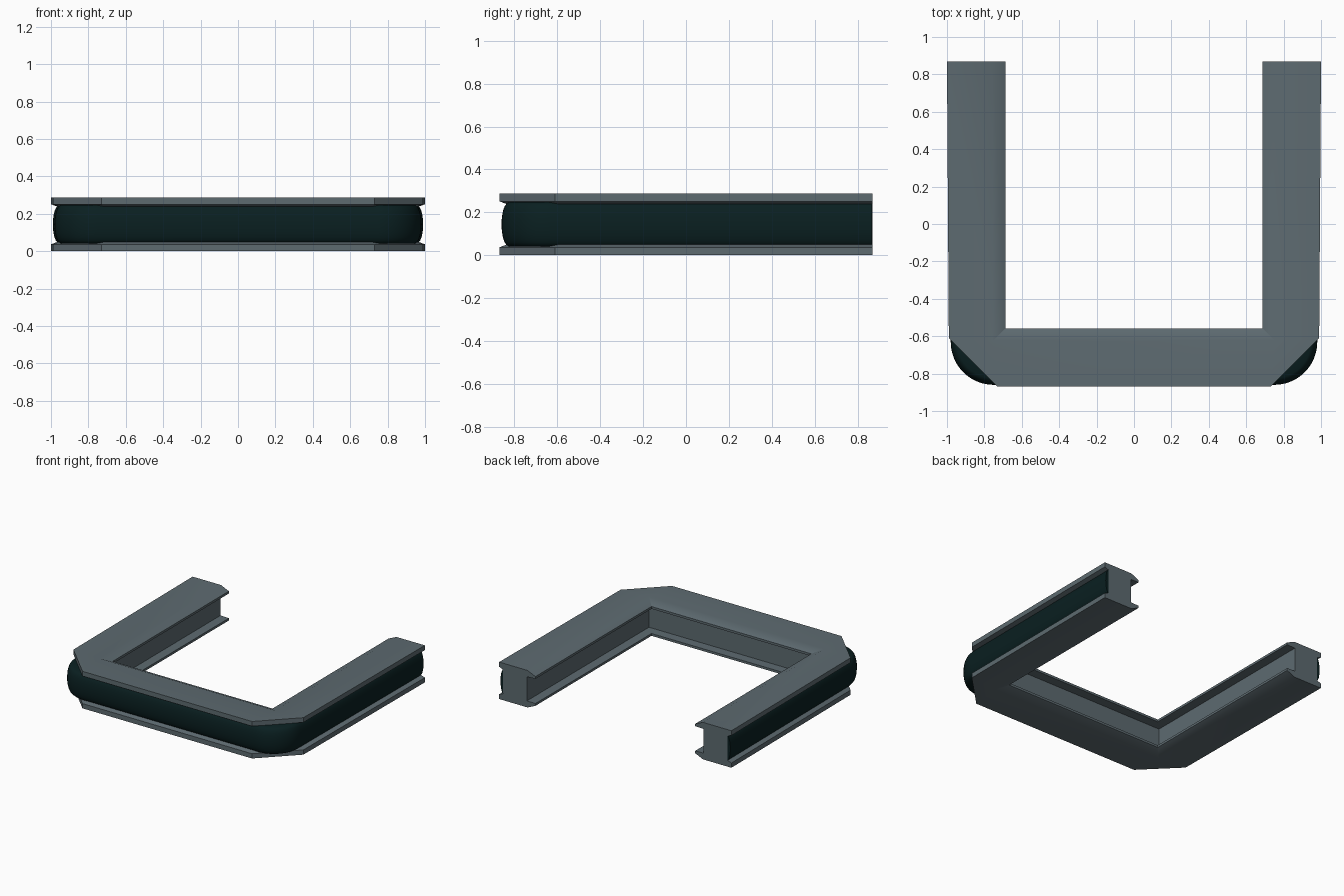
import bpy, bmesh, math

if "Cube" in bpy.data.objects:
    bpy.data.objects.remove(bpy.data.objects["Cube"])

H, X, Y = 0.288, 1.0, 0.87
FLARE = 0.01          # legs spread slightly toward the open end


def sweep(name, profile, path, color, angle):
    """Loft a closed (inset, z) profile along a mirrored path(inset) of right-half xy points."""
    bm = bmesh.new()
    rails = []
    for u, z in profile:
        right = path(u)
        pts = right + [(-x, y) for x, y in reversed(right)]
        rails.append([bm.verts.new((x, y, z)) for x, y in pts])
    n, m = len(rails), len(rails[0])
    for i in range(n):
        a, b = rails[i], rails[(i + 1) % n]
        for j in range(m - 1):
            bm.faces.new((a[j], a[j + 1], b[j + 1], b[j]))
    bm.faces.new([r[0] for r in rails])
    bm.faces.new([r[-1] for r in rails])
    bmesh.ops.remove_doubles(bm, verts=bm.verts, dist=1e-5)
    bmesh.ops.recalc_face_normals(bm, faces=bm.faces)
    mesh = bpy.data.meshes.new(name)
    bm.to_mesh(mesh)
    bm.free()
    ob = bpy.data.objects.new(name, mesh)
    bpy.context.collection.objects.link(ob)
    mat = bpy.data.materials.new(name + "_material")
    mat.diffuse_color = (*color, 1)
    mat.use_nodes = True
    mat.node_tree.nodes["Principled BSDF"].inputs["Base Color"].default_value = mat.diffuse_color
    mesh.materials.append(mat)
    bpy.ops.object.select_all(action='DESELECT')
    bpy.context.view_layer.objects.active = ob
    ob.select_set(True)
    bpy.ops.object.shade_smooth_by_angle(angle=math.radians(angle))
    return ob


def mirrored(half):
    """Complete a lower half profile with its top half."""
    return half + [(u, H - z) for u, z in reversed(half)]


# Beam path: chamfered outside corner, sharp inside corner
def beam_path(u):
    if u > 0.2:
        corner = (X - u, -Y + u)
        return [(X - u, Y), corner, corner]
    c = 0.26 - 0.586 * u
    return [(X - u, Y), (X - FLARE - u, -Y + u + c), (X - FLARE - u - c, -Y + u)]


# Bumper path: rounded corner, ends a hair inside the beam ends
def bumper_path(u):
    r = 0.24 - u
    cx, cy = X - FLARE - 0.24, -Y + 0.24
    arc = [(cx + r * math.cos(t), cy - r * math.sin(t))
           for t in (math.pi / 2 * k / 12 for k in range(13))]
    return [(X - u, Y - 0.002)] + arc


# I-shaped frame beam with bevelled inner flanges
sweep("frame_beam", mirrored([
    (0.035, 0.050), (0.0, 0.037), (0.0, 0.0), (0.245, 0.0),
    (0.312, 0.030), (0.312, 0.048), (0.24, 0.050)]),
    beam_path, (0.11, 0.145, 0.163), 30)

# Dark bulging bumper seated in the outer channel
bulge = [(0.04 - 0.03 * math.cos(a), H / 2 - 0.098 * math.sin(a))
         for a in (math.radians(75 - 15 * k) for k in range(6))]
sweep("bumper_strip", mirrored([(0.13, 0.04), (0.045, 0.04)] + bulge),
      bumper_path, (0.003, 0.014, 0.015), 40)
